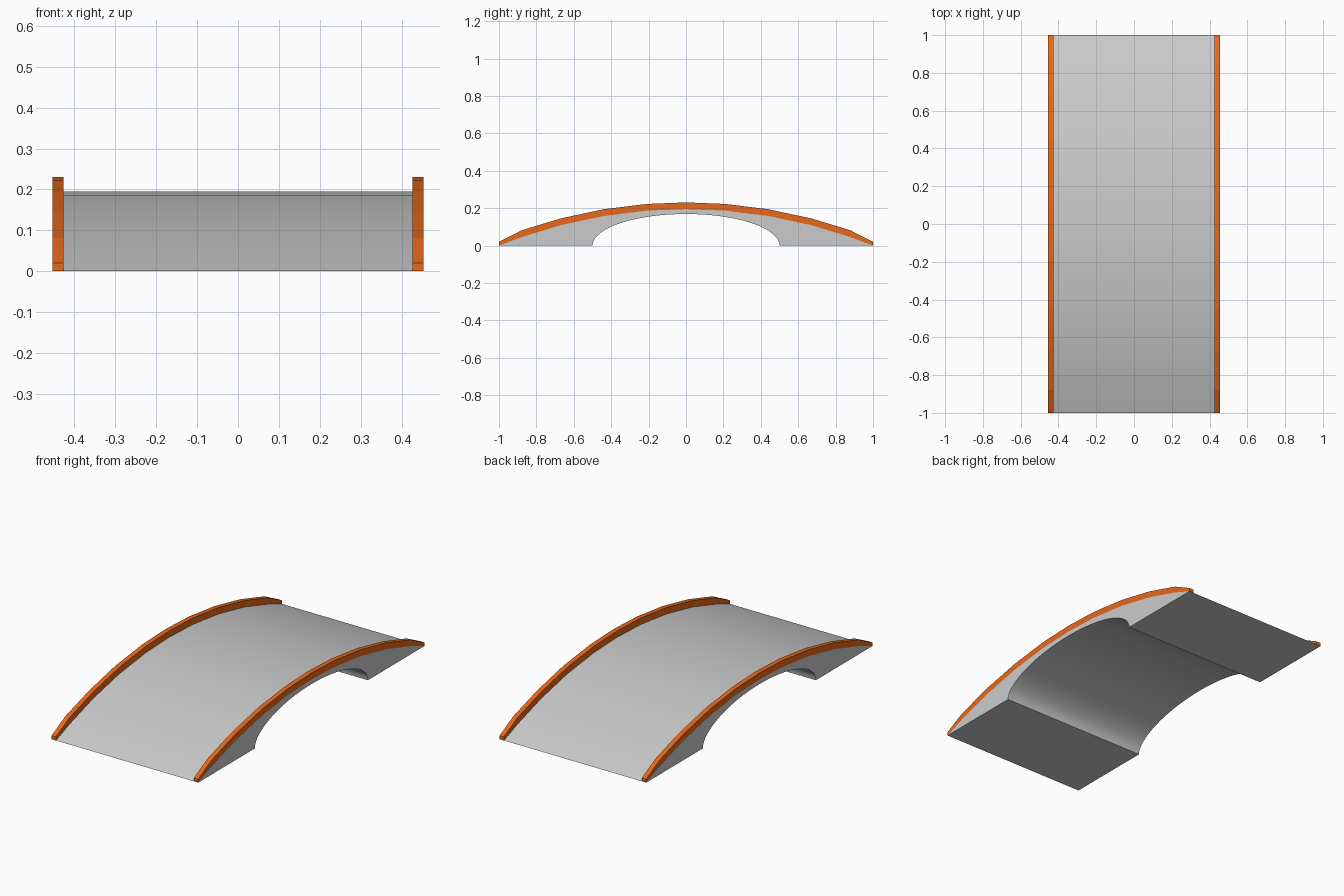
import bpy, bmesh, math

if "Cube" in bpy.data.objects:
    bpy.data.objects.remove(bpy.data.objects["Cube"])

HALF_W, RAIL_W = 0.454, 0.027
RISE = 0.195
STATIONS = [-1, -0.88, -0.67, -0.44, -0.21, 0, 0.21, 0.44, 0.67, 0.88, 1]


def arc(y):
    # circular arc through (+-1, 0) with its crown at RISE
    r = (1 + RISE ** 2) / (2 * RISE)
    return math.sqrt(r * r - y * y) - (r - RISE)


def extrude_profile(name, profile, x0, x1, colour=None, smooth=None):
    bm = bmesh.new()
    face = bm.faces.new([bm.verts.new((x0, y, z)) for y, z in profile])
    out = bmesh.ops.extrude_face_region(bm, geom=[face])
    verts = [g for g in out["geom"] if isinstance(g, bmesh.types.BMVert)]
    bmesh.ops.translate(bm, verts=verts, vec=(x1 - x0, 0, 0))
    caps = [f for f in bm.faces if len(f.verts) > 4]
    bmesh.ops.triangulate(bm, faces=caps)
    bmesh.ops.recalc_face_normals(bm, faces=bm.faces[:])
    mesh = bpy.data.meshes.new(name)
    bm.to_mesh(mesh)
    bm.free()
    obj = bpy.data.objects.new(name, mesh)
    bpy.context.collection.objects.link(obj)
    if colour:
        mesh.materials.append(colour)
    if smooth:
        bpy.ops.object.select_all(action='DESELECT')
        obj.select_set(True)
        bpy.context.view_layer.objects.active = obj
        bpy.ops.object.shade_smooth_by_angle(angle=math.radians(smooth))
    return obj


# Arched deck with elliptical opening underneath
top = [(y, arc(y)) for y in STATIONS]
N = 32
opening = [(0.5 * math.cos(math.pi * i / N), 0.169 * math.sin(math.pi * i / N))
           for i in range(N + 1)]
opening[-1] = (-0.5, 0.0)
extrude_profile("bridge_deck", top + opening, -HALF_W, HALF_W, smooth=30)

# Orange rails following the deck edges
orange = bpy.data.materials.new("orange")
orange.diffuse_color = (0.8, 0.14, 0.01, 1)
orange.use_nodes = True
orange.node_tree.nodes["Principled BSDF"].inputs["Base Color"].default_value = orange.diffuse_color
rail_top = [(y, arc(y) + (0.02 if abs(y) == 1 else 0.036)) for y in STATIONS]
rail = top + rail_top[::-1]
extrude_profile("rail_left", rail, -HALF_W, -HALF_W + RAIL_W, orange)
extrude_profile("rail_right", rail, HALF_W - RAIL_W, HALF_W, orange)
